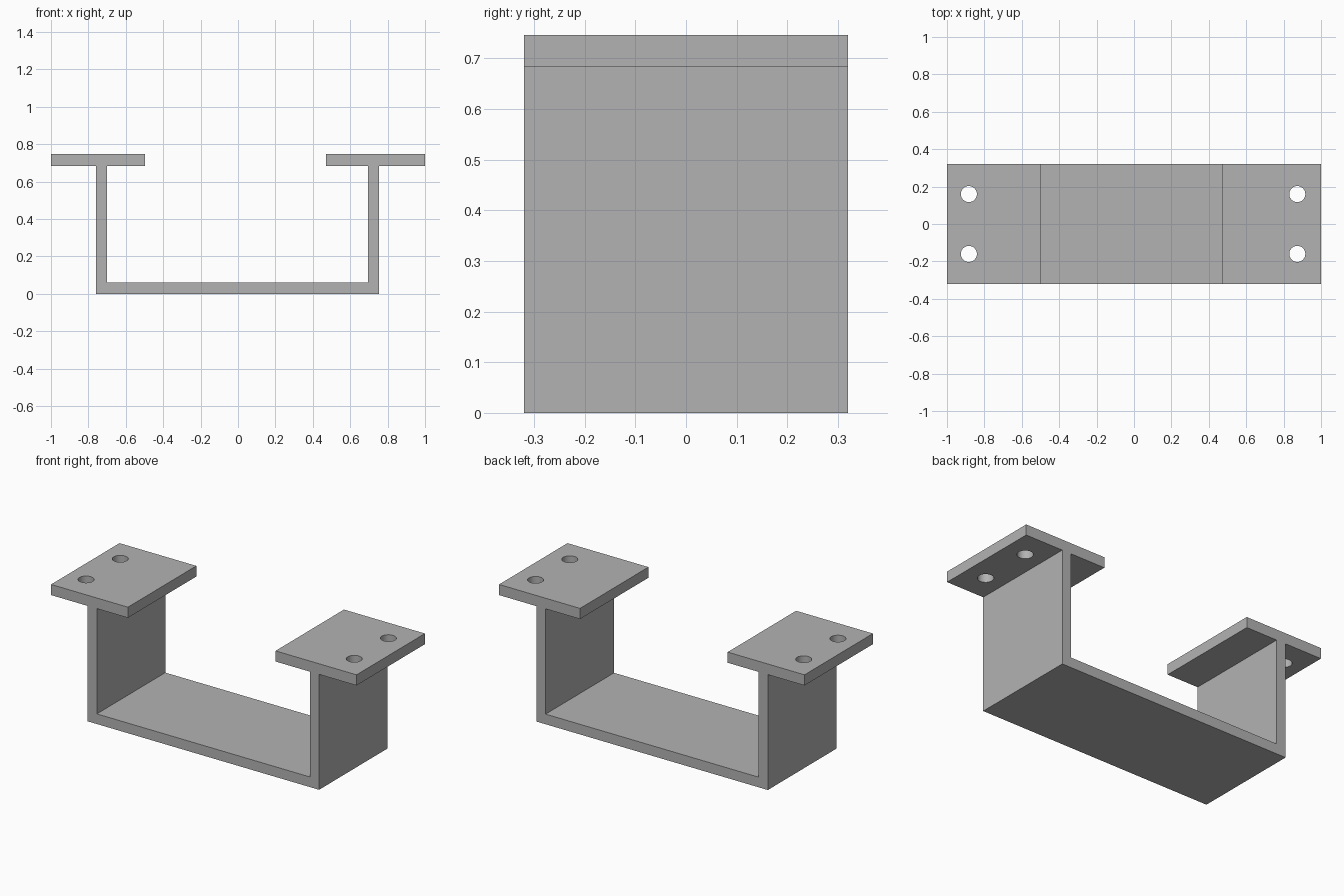
import bpy
import bmesh

cube = bpy.data.objects.get("Cube")
if cube:
    bpy.data.objects.remove(cube, do_unlink=True)

HALF_DEPTH = 0.32
FLOOR_TOP = 0.06
PLATE_BOTTOM, PLATE_TOP = 0.683, 0.746
HOLE_RADIUS = 0.043

grey = bpy.data.materials.new("grey metal")
grey.use_nodes = True
grey.diffuse_color = (0.45, 0.45, 0.45, 1)
grey.node_tree.nodes["Principled BSDF"].inputs["Base Color"].default_value = grey.diffuse_color


def extrude_profile(name, points):
    """Extrude an (x, z) outline through the full depth."""
    bm = bmesh.new()
    face = bm.faces.new([bm.verts.new((x, -HALF_DEPTH, z)) for x, z in points])
    result = bmesh.ops.extrude_face_region(bm, geom=[face])
    verts = [v for v in result["geom"] if isinstance(v, bmesh.types.BMVert)]
    bmesh.ops.translate(bm, verts=verts, vec=(0, 2 * HALF_DEPTH, 0))
    bmesh.ops.recalc_face_normals(bm, faces=bm.faces)
    mesh = bpy.data.meshes.new(name)
    bm.to_mesh(mesh)
    bm.free()
    mesh.materials.append(grey)
    obj = bpy.data.objects.new(name, mesh)
    bpy.context.collection.objects.link(obj)
    return obj


def half_outline(side, outer, inner, plate_inner):
    """Outline of one side, from the bottom corner round the plate to the floor."""
    return [(side * x, z) for x, z in (
        (outer, 0), (outer, PLATE_BOTTOM), (1, PLATE_BOTTOM), (1, PLATE_TOP),
        (plate_inner, PLATE_TOP), (plate_inner, PLATE_BOTTOM),
        (inner, PLATE_BOTTOM), (inner, FLOOR_TOP))]


# U-shaped channel with a mounting plate on each wall
left = half_outline(1, 0.755, 0.695, 0.47)
right = half_outline(-1, 0.76, 0.70, 0.497)
bracket = extrude_profile("mounting_bracket", left + right[::-1])

# Two screw holes near the outer edge of each plate
for x in (-0.883, 0.873):
    for y in (-0.16, 0.16):
        bpy.ops.mesh.primitive_cylinder_add(
            vertices=32, radius=HOLE_RADIUS, depth=0.2,
            location=(x, y, (PLATE_BOTTOM + PLATE_TOP) / 2))
        cutter = bpy.context.object
        cutter.name = "screw_hole_cutter"
        cutter.hide_render = True
        cutter.data.materials.append(grey)
        cut = bracket.modifiers.new("screw_hole", "BOOLEAN")
        cut.operation = "DIFFERENCE"
        cut.solver = "EXACT"
        cut.object = cutter
        bpy.context.view_layer.objects.active = bracket
        bpy.ops.object.modifier_apply(modifier=cut.name)
        bpy.data.objects.remove(cutter, do_unlink=True)

# Smooth hole walls, sharp bracket edges
bpy.ops.object.select_all(action="DESELECT")
bracket.select_set(True)
bpy.context.view_layer.objects.active = bracket
bpy.ops.object.shade_smooth_by_angle()
